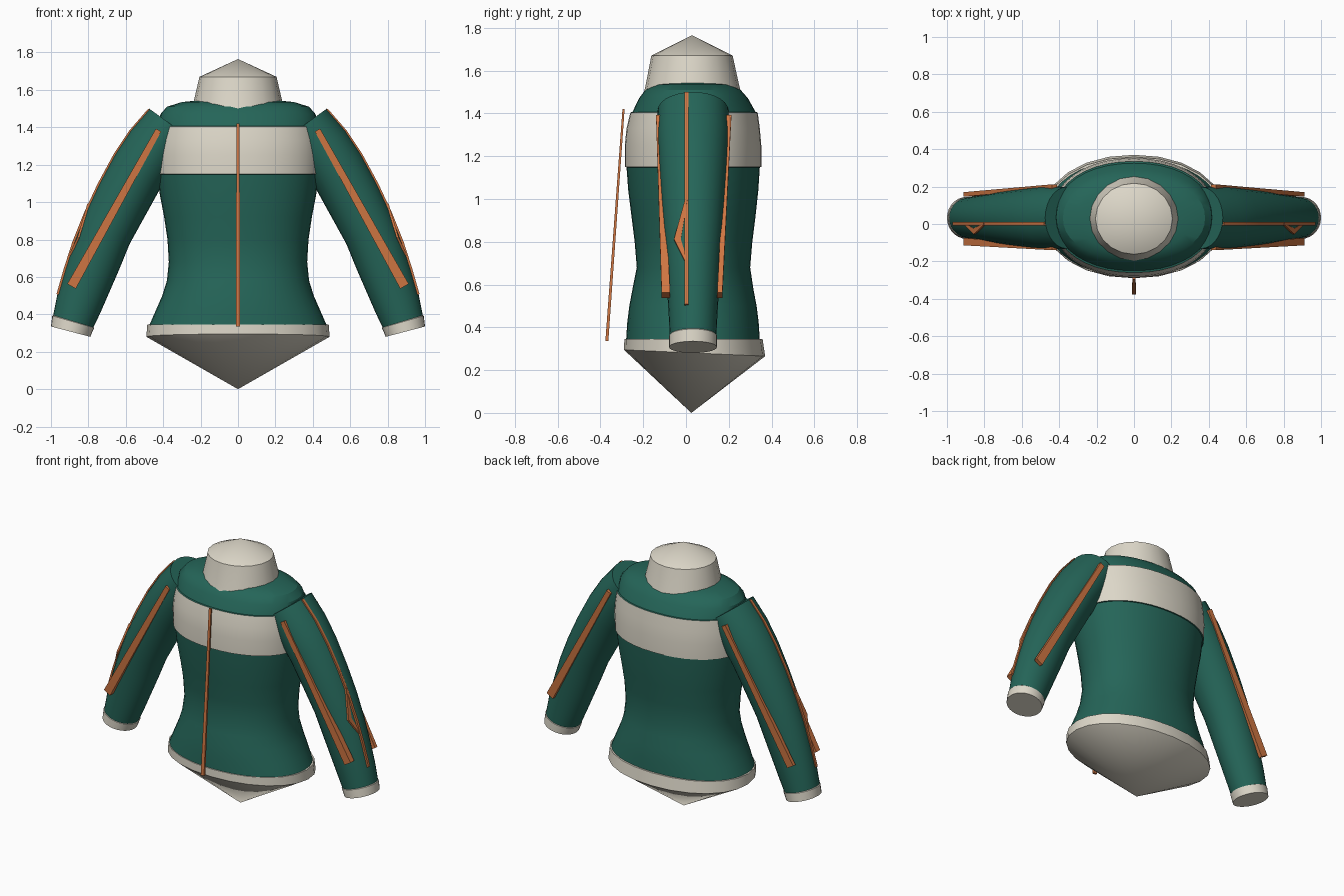
import bpy, bmesh
from math import sin, cos, pi, sqrt, copysign
from mathutils import Vector

cube = bpy.data.objects.get("Cube")
if cube:
    bpy.data.objects.remove(cube, do_unlink=True)


def material(name, rgb):
    m = bpy.data.materials.new(name)
    m.use_nodes = True
    m.diffuse_color = (*rgb, 1)
    m.node_tree.nodes["Principled BSDF"].inputs["Base Color"].default_value = (*rgb, 1)
    return m


GREEN, CREAM, ORANGE = 0, 1, 2
MATS = [material("deep green", (0.018, 0.13, 0.098)),
        material("cream", (0.72, 0.68, 0.58)),
        material("orange", (0.62, 0.18, 0.055))]
MID_Y = 0.033


def loft(name, rings, colours, sides=32, power=2.0, tips=(None, None), phase=0.0):
    """Skin rings of (centre, half axis u, half axis v); ends are flat or run to a tip."""
    bm = bmesh.new()
    loops = []
    for c, u, v in rings:
        loop = []
        for i in range(sides):
            a = 2 * pi * i / sides + phase
            s, t = (copysign(abs(k) ** (2 / power), k) for k in (cos(a), sin(a)))
            loop.append(bm.verts.new(Vector(c) + s * Vector(u) + t * Vector(v)))
        loops.append(loop)
    for k, (a, b) in enumerate(zip(loops, loops[1:])):
        for i in range(sides):
            j = (i + 1) % sides
            f = bm.faces.new((a[i], a[j], b[j], b[i]))
            f.material_index = colours[min(k, len(colours) - 1)]
    for loop, tip, col in ((loops[0], tips[0], colours[0]), (loops[-1], tips[1], colours[-1])):
        if tip:
            p = bm.verts.new(tip)
            caps = [bm.faces.new((loop[i], loop[(i + 1) % sides], p)) for i in range(sides)]
        else:
            caps = [bm.faces.new(loop)]
        for f in caps:
            f.material_index = col
    bmesh.ops.recalc_face_normals(bm, faces=bm.faces)
    mesh = bpy.data.meshes.new(name)
    bm.to_mesh(mesh)
    bm.free()
    for m in MATS:
        mesh.materials.append(m)
    ob = bpy.data.objects.new(name, mesh)
    bpy.context.collection.objects.link(ob)
    bpy.ops.object.select_all(action="DESELECT")
    ob.select_set(True)
    bpy.context.view_layer.objects.active = ob
    bpy.ops.object.shade_smooth_by_angle(angle=0.5)
    return ob


def level(z, half_x, front, back, tilt=0.0):
    """Horizontal ring spanning front..back in y, optionally tilted."""
    return ((0, (front + back) / 2, z), (half_x, 0, 0), (0, (back - front) / 2, tilt))


def bar(name, points, across, sizes):
    """Square-section strip along points; sizes are half widths (across, y)."""
    r = sqrt(2)
    rings = [(p, Vector(across) * w * r, (0, d * r, 0)) for p, (w, d) in zip(points, sizes)]
    return loft(name, rings, [ORANGE], sides=4, phase=pi / 4)


# Body with the chest band as a slightly raised cream section
loft("body", [
    level(0.34, 0.475, -0.28, 0.345), level(0.42, 0.44, -0.275, 0.34),
    level(0.5, 0.405, -0.265, 0.33), level(0.58, 0.38, -0.25, 0.315),
    level(0.68, 0.37, -0.23, 0.30), level(0.8, 0.377, -0.24, 0.31),
    level(0.92, 0.395, -0.255, 0.325), level(1.04, 0.418, -0.27, 0.338),
    level(1.148, 0.432, -0.278, 0.345), level(1.15, 0.44, -0.286, 0.352),
    level(1.25, 0.445, -0.286, 0.352), level(1.33, 0.442, -0.278, 0.345),
    level(1.405, 0.432, -0.26, 0.335), level(1.407, 0.425, -0.25, 0.325),
    level(1.47, 0.415, -0.22, 0.29), level(1.51, 0.38, -0.19, 0.255),
    level(1.535, 0.3, -0.15, 0.21), level(1.545, 0.2, -0.1, 0.16),
], [GREEN] * 9 + [CREAM] * 3 + [GREEN], sides=40, power=2.15)

# Hem band closed by a cone underneath
loft("hem", [level(0.28, 0.49, -0.29, 0.37, -0.015), level(0.345, 0.485, -0.288, 0.358)],
     [CREAM], sides=24, power=2.1, tips=((0, 0.025, 0), None))

# Neck collar with a pointed lid
loft("collar", [level(1.49, 0.245, -0.2, 0.26), level(1.525, 0.24, -0.19, 0.25),
                level(1.67, 0.206, -0.162, 0.218)],
     [CREAM], sides=20, tips=(None, (0, 0.028, 1.765)))

# Front zip
bar("zip", [(0, -0.292, 1.42), (0, -0.37, 0.335)], (1, 0, 0), [(0.008, 0.005), (0.012, 0.007)])

# Sleeve sections: outer edge (x, z), inner edge (x, z), half depth
SLEEVE = [((0.475, 1.5), (0.24, 1.33), 0.165), ((0.575, 1.385), (0.33, 1.2), 0.168),
          ((0.66, 1.257), (0.417, 1.07), 0.16), ((0.745, 1.1), (0.5, 0.92), 0.15),
          ((0.82, 0.94), (0.58, 0.775), 0.14), ((0.88, 0.79), (0.635, 0.64), 0.13),
          ((0.925, 0.65), (0.685, 0.525), 0.122), ((0.965, 0.51), (0.735, 0.41), 0.114),
          ((0.988, 0.395), (0.773, 0.33), 0.109), ((0.993, 0.392), (0.769, 0.328), 0.112),
          ((1.0, 0.335), (0.79, 0.28), 0.112)]

for side, s in (("left", 1), ("right", -1)):
    rings = []
    for (ox, oz), (ix, iz), depth in SLEEVE:
        rings.append(((s * (ox + ix) / 2, MID_Y, (oz + iz) / 2),
                      (s * (ox - ix) / 2, 0, (oz - iz) / 2), (0, depth, 0)))
    loft(side + "_sleeve", rings, [GREEN] * 8 + [CREAM], sides=28)

    # Straight piping on the front and back of the sleeve
    slant = (s * 0.87, 0, 0.5)
    for face, y0, y1 in (("front", -0.128, -0.094), ("back", 0.2, 0.158)):
        bar(f"{side}_{face}_piping", [(s * 0.425, y0, 1.385), (s * 0.89, y1, 0.55)],
            slant, [(0.016, 0.012), (0.026, 0.02 if face == "front" else 0.012)])

    # Thin piping along the outer edge, with a small branch
    edge = [(s * ox, 0.002, oz - 0.004) for (ox, oz), _, _ in SLEEVE[:8]]
    bar(side + "_outer_piping", edge, slant, [(0.006, 0.009)] * len(edge))
    bar(side + "_piping_branch",
        [(s * 0.80, 0, 0.99), (s * 0.853, -0.04, 0.81), (s * 0.902, 0, 0.71)],
        slant, [(0.006, 0.006), (0.006, 0.016), (0.006, 0.006)])
